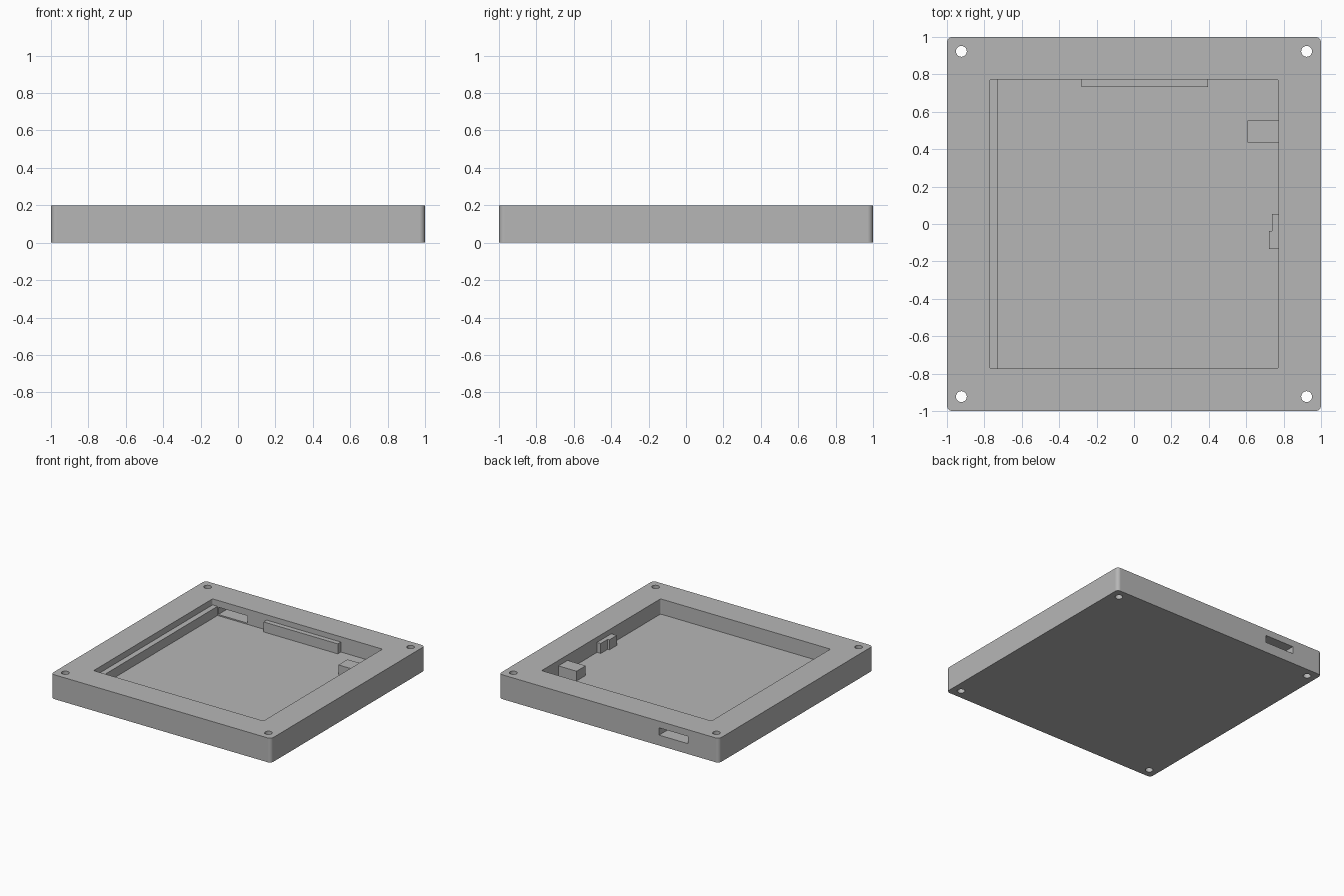
import bpy, bmesh, math

if "Cube" in bpy.data.objects:
    bpy.data.objects.remove(bpy.data.objects["Cube"], do_unlink=True)

grey = bpy.data.materials.new("plain grey")
grey.use_nodes = True
colour = (0.47, 0.47, 0.47, 1)
grey.diffuse_color = colour
grey.node_tree.nodes["Principled BSDF"].inputs["Base Color"].default_value = colour


def add_object(name, bm):
    mesh = bpy.data.meshes.new(name)
    bm.to_mesh(mesh)
    bm.free()
    mesh.materials.append(grey)
    obj = bpy.data.objects.new(name, mesh)
    bpy.context.collection.objects.link(obj)
    return obj


def box(name, low, high, radius=0):
    """Box between two corners, with optional rounded upright edges."""
    bm = bmesh.new()
    bmesh.ops.create_cube(bm, size=1)
    for v in bm.verts:
        v.co = [(a + b) / 2 + c * (b - a) for a, b, c in zip(low, high, v.co)]
    if radius:
        upright = [e for e in bm.edges
                   if abs(e.verts[0].co.z - e.verts[1].co.z) > 0.01]
        bmesh.ops.bevel(bm, geom=upright, offset=radius, segments=6,
                        profile=0.5, affect='EDGES')
    return add_object(name, bm)


def cylinder(name, x, y, radius):
    bm = bmesh.new()
    bmesh.ops.create_cone(bm, cap_ends=True, segments=32, radius1=radius,
                          radius2=radius, depth=1)
    bmesh.ops.translate(bm, verts=bm.verts, vec=(x, y, 0))
    return add_object(name, bm)


FLOOR, TOP, WALL = 0.075, 0.2, 0.772

# Tray body with rounded corners
tray = box("tray_body", (-1, -1, 0), (1, 1, TOP), 0.03)

# Pocket, back wall slot and four screw holes
cutters = [
    box("pocket_cutter", (-WALL, -WALL, FLOOR), (WALL, WALL, 0.5), 0.01),
    box("slot_cutter", (-0.72, 0.7, 0.085), (-0.455, 1.1, 0.145)),
]
for sx in (-1, 1):
    for sy in (-1, 1):
        cutters.append(cylinder("hole_cutter", sx * 0.923, sy * 0.923, 0.029))

bpy.context.view_layer.objects.active = tray
for cutter in cutters:
    cutter.hide_render = True
    mod = tray.modifiers.new("cut", 'BOOLEAN')
    mod.operation = 'DIFFERENCE'
    mod.solver = 'EXACT'
    mod.object = cutter
    bpy.ops.object.modifier_apply(modifier=mod.name)
    bpy.data.objects.remove(cutter, do_unlink=True)

bpy.ops.object.select_all(action='DESELECT')
tray.select_set(True)
bpy.ops.object.shade_smooth_by_angle(angle=math.radians(30))
weighted = tray.modifiers.new("flat_faces", 'WEIGHTED_NORMAL')
weighted.keep_sharp = True

# Supports inside the pocket, sunk slightly into floor and walls
SINK = 0.01
base, edge = FLOOR - SINK, WALL + SINK
box("side_ledge", (-edge, -edge, base), (-0.727, edge, 0.15))
box("back_rail", (-0.28, 0.732, base), (0.395, edge, 0.157))
box("side_block", (0.608, 0.435, base), (edge, 0.553, 0.155))
box("thin_step", (0.738, -0.05, base), (edge, 0.053, 0.157))
box("thick_step", (0.722, -0.133, base), (edge, -0.037, 0.157))
